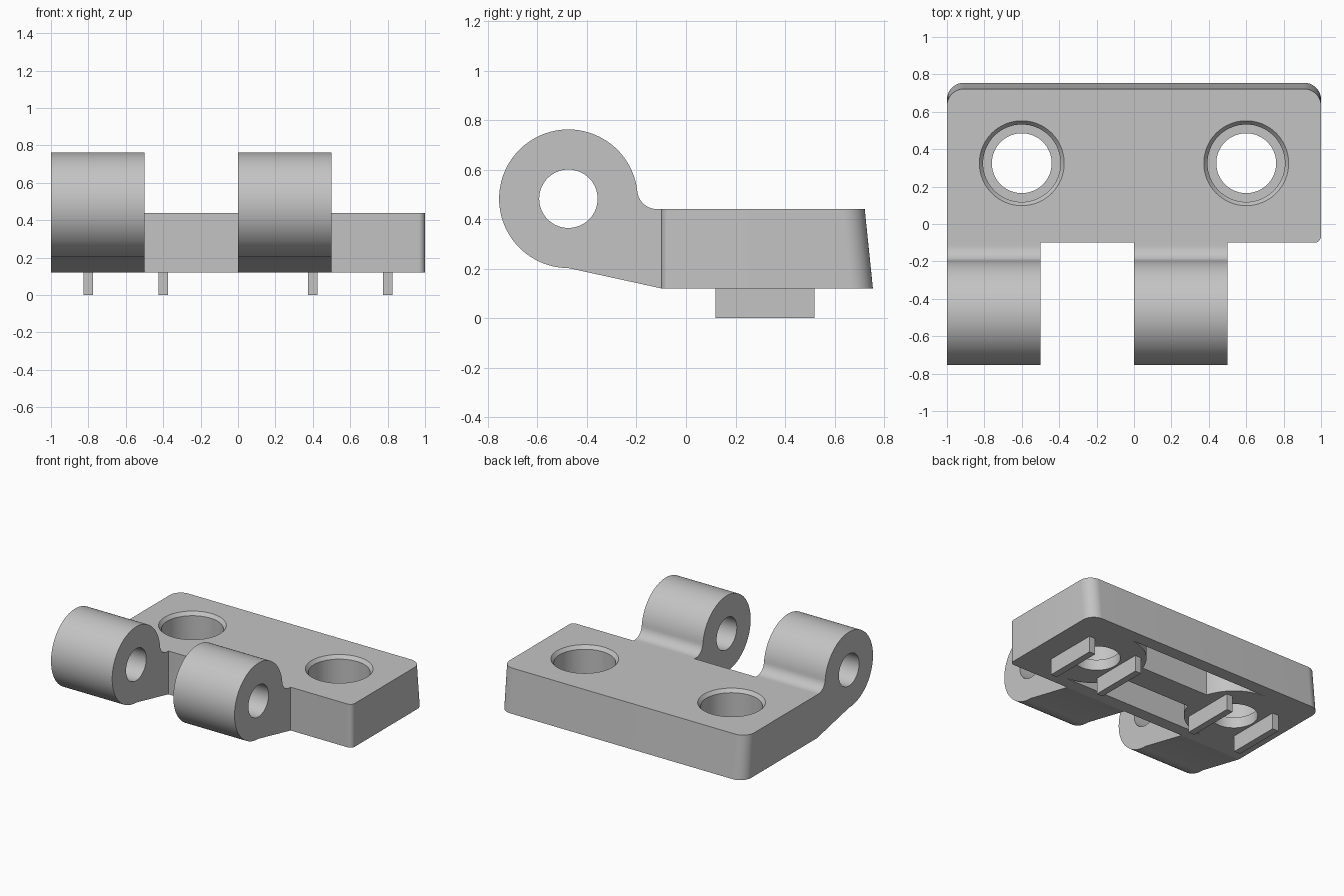
import bpy
import bmesh
from math import sin, cos, radians, atan2, pi

cube = bpy.data.objects.get("Cube")
if cube:
    bpy.data.objects.remove(cube, do_unlink=True)

grey = bpy.data.materials.new("light grey")
grey.use_nodes = True
grey.diffuse_color = (0.55, 0.55, 0.55, 1)
grey.node_tree.nodes["Principled BSDF"].inputs["Base Color"].default_value = (0.55, 0.55, 0.55, 1)


def arc(cx, cy, r, start, end, n=16):
    """Points on an arc, angles in degrees."""
    steps = [radians(start + (end - start) * i / n) for i in range(n + 1)]
    return [(cx + r * cos(a), cy + r * sin(a)) for a in steps]


def circle(cx, cy, r, n=64):
    return arc(cx, cy, r, 0, 360, n)[:-1]


def loft(name, loops):
    """Closed solid through a list of equal-length point loops."""
    bm = bmesh.new()
    rings = [[bm.verts.new(p) for p in loop] for loop in loops]
    for a, b in zip(rings, rings[1:]):
        for i in range(len(a)):
            j = (i + 1) % len(a)
            bm.faces.new((a[i], a[j], b[j], b[i]))
    bm.faces.new(rings[0][::-1])
    bm.faces.new(rings[-1])
    bmesh.ops.recalc_face_normals(bm, faces=bm.faces)
    mesh = bpy.data.meshes.new(name)
    bm.to_mesh(mesh)
    bm.free()
    mesh.materials.append(grey)
    obj = bpy.data.objects.new(name, mesh)
    bpy.context.collection.objects.link(obj)
    return obj


def along_z(name, outline, z0, z1):
    return loft(name, [[(x, y, z) for x, y in outline] for z in (z0, z1)])


def along_x(name, profile, x0, x1):
    return loft(name, [[(x, y, z) for y, z in profile] for x in (x0, x1)])


def activate(obj):
    bpy.ops.object.select_all(action='DESELECT')
    obj.select_set(True)
    bpy.context.view_layer.objects.active = obj


def cut(obj, cutter):
    cutter.hide_render = True
    activate(obj)
    mod = obj.modifiers.new("cut", 'BOOLEAN')
    mod.operation = 'DIFFERENCE'
    mod.solver = 'EXACT'
    mod.object = cutter
    bpy.ops.object.modifier_apply(modifier=mod.name)
    bpy.data.objects.remove(cutter, do_unlink=True)


def smooth(obj):
    activate(obj)
    bpy.ops.object.shade_smooth_by_angle(angle=radians(25))


# Base plate with a sloping back and rounded corners
BOTTOM, TOP, FRONT = 0.12, 0.44, -0.1


def plate_outline(back):
    r, s = 0.09, 0.035
    return ([(-1, FRONT)] + arc(1 - s, FRONT + s, s, -90, 0, 8)
            + arc(1 - r, back - r, r, 0, 90) + arc(r - 1, back - r, r, 90, 180))


plate = loft("base_plate", [[(x, y, z) for x, y in plate_outline(back)]
                            for back, z in ((0.755, BOTTOM), (0.722, TOP))])

# Counterbored screw holes with a chamfered rim
HOLE_X, HOLE_Y = 0.6, 0.325
for side in (-1, 1):
    steps = ((0.16, 0.1), (0.16, 0.2), (0.207, 0.2), (0.207, 0.415), (0.227, TOP), (0.227, 0.5))
    cut(plate, loft("screw_hole", [[(x, y, z) for x, y in circle(side * HOLE_X, HOLE_Y, r)]
                                   for r, z in steps]))

# Two hollows underneath, bounded by the screw bosses and a middle rib
for side in (-1, 1):
    edge = arc(-HOLE_X, HOLE_Y, 0.335, side * 17, side * 88)
    hollow = edge + [(-x, y) for x, y in reversed(edge)]
    cut(plate, along_z("hollow", hollow, 0.05, 0.35))
smooth(plate)

# Hinge knuckles: round barrel, fillet onto the plate, sloping underside
AY, AZ, R, FILLET = -0.475, 0.482, 0.28, 0.08
fz = TOP + FILLET
fy = AY + ((R + FILLET) ** 2 - (fz - AZ) ** 2) ** 0.5
lean = atan2(fz - AZ, fy - AY) * 180 / pi
profile = (arc(AY, AZ, R, lean, 270 - 12 + 12, 64)
           + [(FRONT, BOTTOM), (FRONT, TOP)]
           + arc(fy, fz, FILLET, 270, 180 + lean, 12)[:-1])
for name, x in (("right_knuckle", -1), ("left_knuckle", 0)):
    knuckle = along_x(name, profile, x, x + 0.5)
    cut(knuckle, along_x("pin_hole", circle(AY, AZ, 0.118), x - 0.1, x + 0.6))
    smooth(knuckle)

# Locating tabs under the plate
for i, x in enumerate((-0.8, -0.4, 0.4, 0.8)):
    tab = [(x - 0.025, 0.12), (x + 0.025, 0.12), (x + 0.025, 0.52), (x - 0.025, 0.52)]
    along_z(f"locating_tab_{i + 1}", tab, 0, BOTTOM + 0.005)
